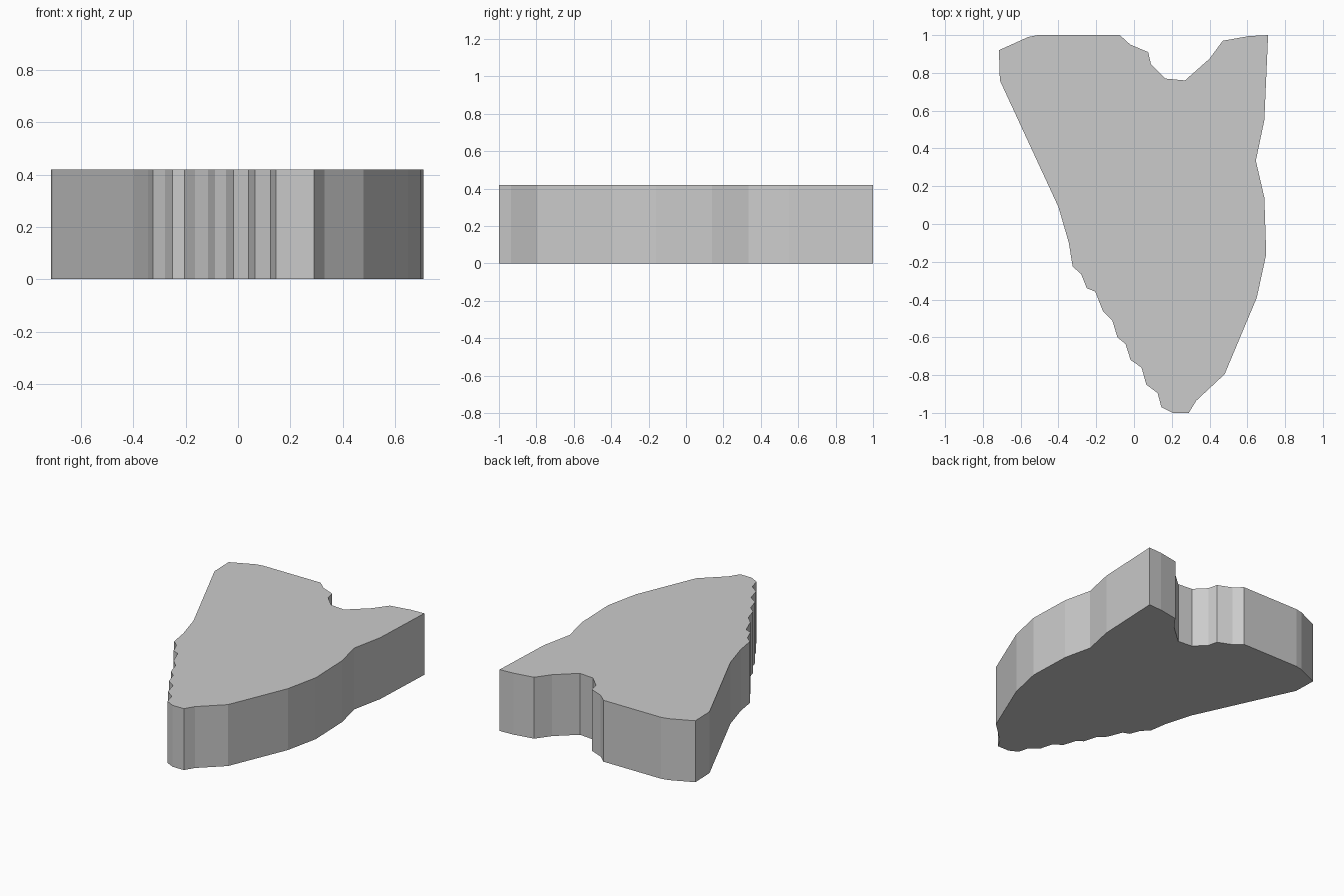
import bpy, bmesh

if "Cube" in bpy.data.objects:
    bpy.data.objects.remove(bpy.data.objects["Cube"])

HEIGHT = 0.42

# Outline seen from above, clockwise from the upper left corner
back_edge = [(-0.715, 0.92), (-0.56, 0.99), (-0.51, 1.0), (-0.075, 1.0),
             (-0.02, 0.95), (0.075, 0.91), (0.09, 0.845), (0.165, 0.77),
             (0.27, 0.76), (0.40, 0.875), (0.47, 0.97), (0.61, 0.995), (0.71, 1.0)]
right_edge = [(0.69, 0.55), (0.645, 0.335), (0.69, 0.14), (0.70, -0.16),
              (0.65, -0.39), (0.48, -0.795), (0.33, -0.935)]
tip = [(0.29, -1.0), (0.205, -1.0)]
# Stepped lower left side, then the straight flank
left_edge = [(0.145, -0.97), (0.125, -0.895), (0.065, -0.85), (0.04, -0.76),
             (-0.018, -0.72), (-0.045, -0.635), (-0.088, -0.60), (-0.115, -0.51),
             (-0.165, -0.46), (-0.205, -0.358), (-0.25, -0.34), (-0.28, -0.265),
             (-0.325, -0.225), (-0.345, -0.10), (-0.40, 0.09), (-0.71, 0.76)]


def extrude_outline(name, outline, height):
    bm = bmesh.new()
    base = bm.faces.new([bm.verts.new((x, y, 0)) for x, y in outline])
    ext = bmesh.ops.extrude_face_region(bm, geom=[base], use_keep_orig=True)
    top = [v for v in ext["geom"] if isinstance(v, bmesh.types.BMVert)]
    bmesh.ops.translate(bm, verts=top, vec=(0, 0, height))
    bmesh.ops.recalc_face_normals(bm, faces=bm.faces)
    mesh = bpy.data.meshes.new(name)
    bm.to_mesh(mesh)
    bm.free()
    obj = bpy.data.objects.new(name, mesh)
    bpy.context.collection.objects.link(obj)
    return obj


# Solid flat-sided slab
extrude_outline("slab", back_edge + right_edge + tip + left_edge, HEIGHT)
